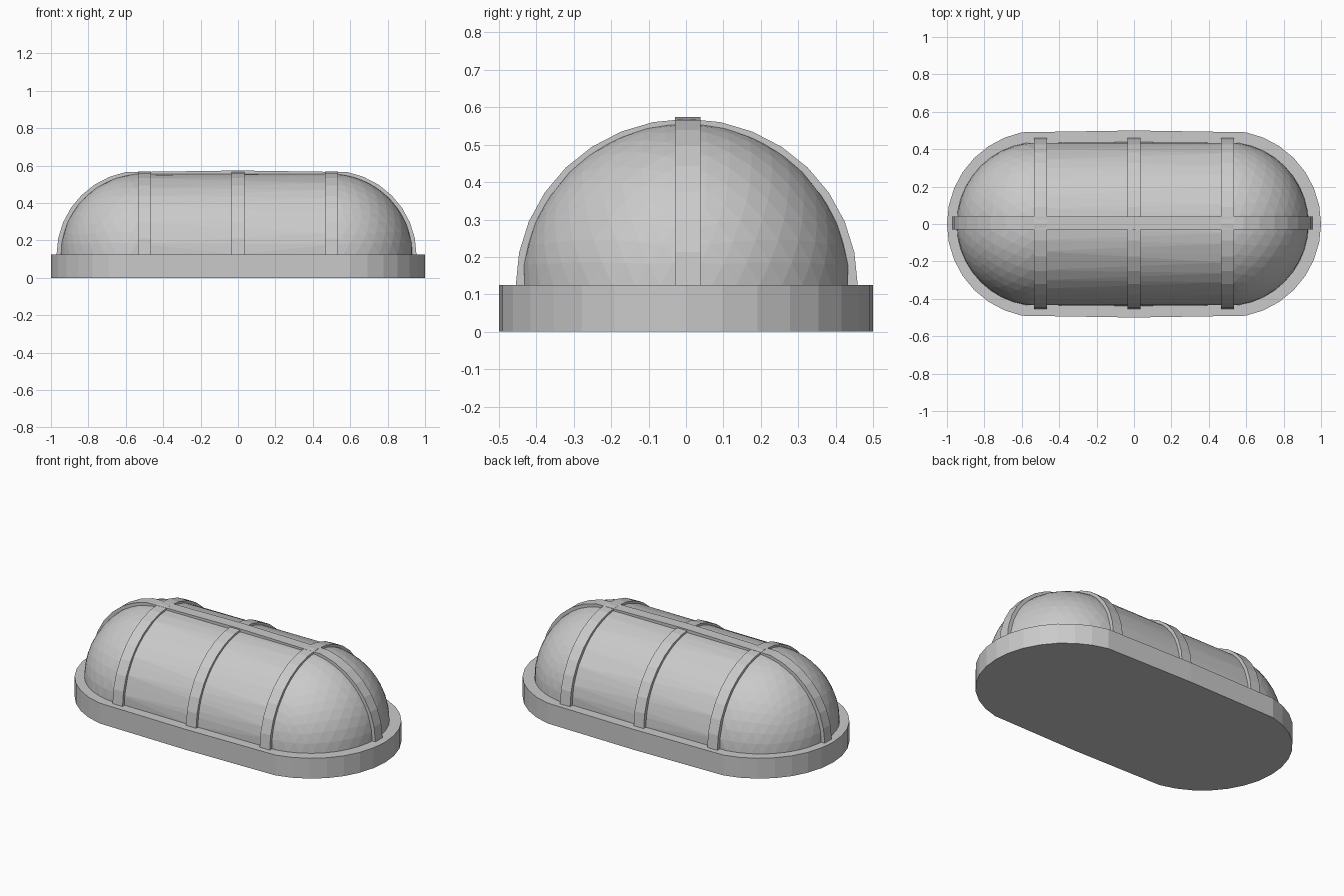
import bpy
import bmesh
from math import sin, cos, pi

cube = bpy.data.objects.get("Cube")
if cube:
    bpy.data.objects.remove(cube, do_unlink=True)

BASE_TOP = 0.125
SEGMENTS = 32

grey = bpy.data.materials.new("plain grey")
grey.use_nodes = True
grey.diffuse_color = (0.59, 0.59, 0.59, 1)
grey.node_tree.nodes["Principled BSDF"].inputs["Base Color"].default_value = grey.diffuse_color


def add_object(name, bm):
    bmesh.ops.recalc_face_normals(bm, faces=bm.faces)
    mesh = bpy.data.meshes.new(name)
    bm.to_mesh(mesh)
    bm.free()
    mesh.materials.append(grey)
    obj = bpy.data.objects.new(name, mesh)
    bpy.context.collection.objects.link(obj)
    return obj


def stretch(x, left, right):
    """Pull the two halves of a round shape apart along x."""
    if abs(x) < 1e-4:
        return 0.0
    return x + right if x > 0 else x - left


def extrude(bm, points, offset):
    """Solid made by sweeping a flat outline along an offset."""
    face = bm.faces.new([bm.verts.new(p) for p in points])
    result = bmesh.ops.extrude_face_region(bm, geom=[face], use_keep_orig=True)
    verts = [v for v in result["geom"] if isinstance(v, bmesh.types.BMVert)]
    bmesh.ops.translate(bm, verts=verts, vec=offset)


def arch(outer, inner, height):
    """Outline of a half ring, as (across, up) pairs."""
    steps = SEGMENTS // 2
    angles = [pi * i / steps for i in range(steps + 1)]
    ring = [(outer * cos(a), BASE_TOP + height * sin(a)) for a in angles]
    drop = outer - inner
    ring += [(inner * cos(a), BASE_TOP + (height - drop) * sin(a))
             for a in reversed(angles)]
    return ring


# Base plate with rounded ends
bm = bmesh.new()
turn = [2 * pi * i / SEGMENTS for i in range(SEGMENTS)]
extrude(bm, [(stretch(0.5 * cos(a), 0.5, 0.5), 0.5 * sin(a), 0) for a in turn],
        (0, 0, BASE_TOP))
add_object("base_plate", bm)

# Faceted capsule cover, cut off at the base
bm = bmesh.new()
bmesh.ops.create_icosphere(bm, subdivisions=4, radius=0.438)
for v in bm.verts:
    v.co.x = stretch(v.co.x, 0.51, 0.495)
    v.co.z = v.co.z * 0.987 + BASE_TOP
bmesh.ops.bisect_plane(bm, geom=bm.verts[:] + bm.edges[:] + bm.faces[:],
                       plane_co=(0, 0, BASE_TOP - 0.005), plane_no=(0, 0, 1),
                       clear_inner=True)
bmesh.ops.holes_fill(bm, edges=[e for e in bm.edges if e.is_boundary], sides=0)
add_object("dome_cover", bm)

# Guard ribs across the cover
for name, x in (("right", -0.5), ("middle", 0), ("left", 0.5)):
    bm = bmesh.new()
    extrude(bm, [(x - 0.034, y + 0.002, z) for y, z in arch(0.457, 0.42, 0.444)],
            (0.068, 0, 0))
    add_object(name + "_cross_rib", bm)

# Guard rib along the cover
bm = bmesh.new()
extrude(bm, [(stretch(x, 0.513, 0.497), -0.029, z) for x, z in arch(0.457, 0.42, 0.449)],
        (0, 0.068, 0))
add_object("long_rib", bm)
